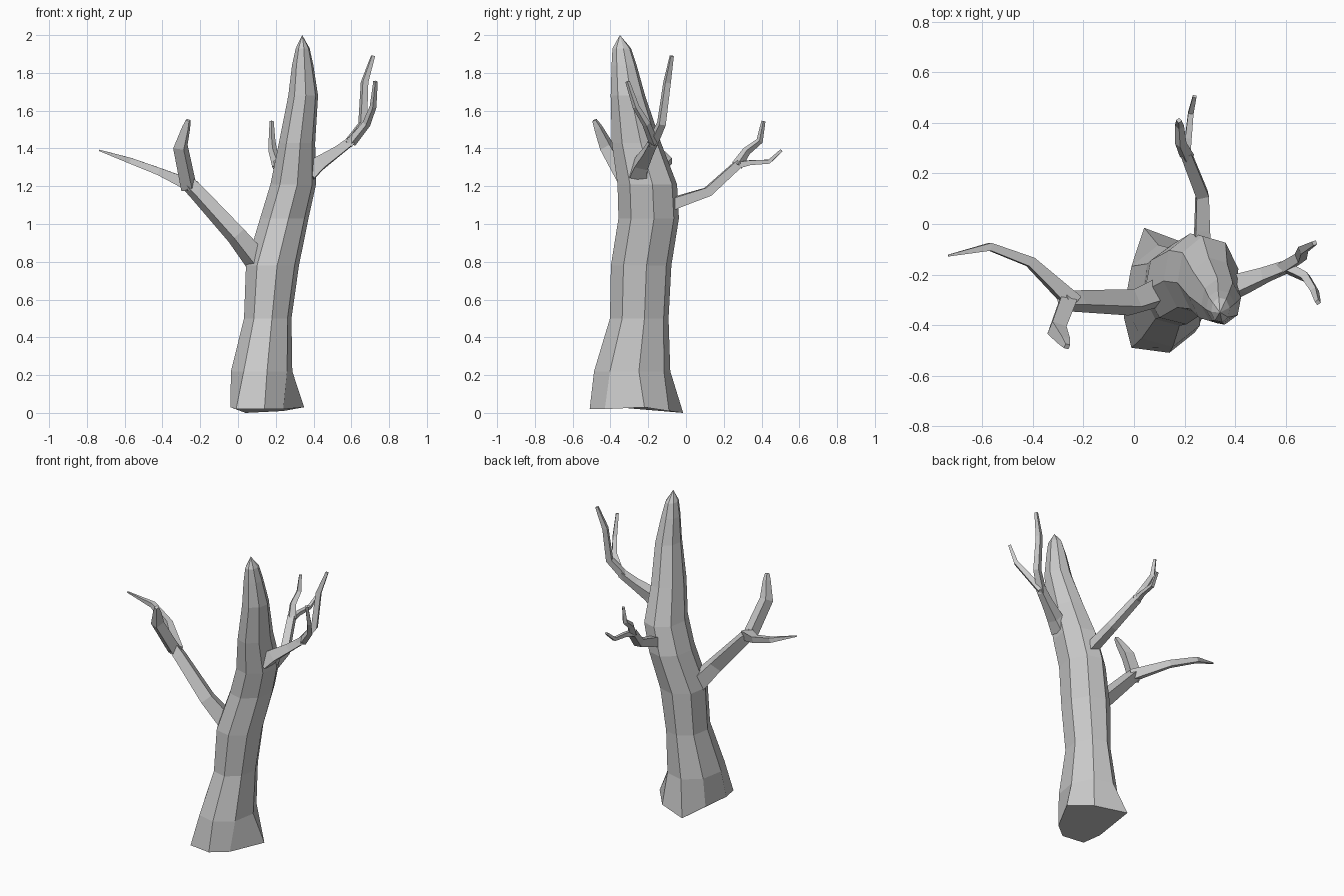
import bpy, bmesh, math
from mathutils import Vector


def skin(name, rings, tip=None):
    """Bridge a list of equal-sized rings into a closed, flat-shaded mesh."""
    bm = bmesh.new()
    loops = [[bm.verts.new(p) for p in ring] for ring in rings]
    n = len(loops[0])
    for a, b in zip(loops, loops[1:]):
        for i in range(n):
            j = (i + 1) % n
            bm.faces.new((a[i], a[j], b[j], b[i]))
    bm.faces.new(loops[0][::-1])
    if tip:
        t = bm.verts.new(tip)
        for i in range(n):
            bm.faces.new((loops[-1][i], loops[-1][(i + 1) % n], t))
    else:
        bm.faces.new(loops[-1])
    bmesh.ops.recalc_face_normals(bm, faces=bm.faces)
    mesh = bpy.data.meshes.new(name)
    bm.to_mesh(mesh)
    bm.free()
    bpy.context.collection.objects.link(bpy.data.objects.new(name, mesh))


def branch(name, path, sides=4):
    """Tapered angular tube along (x, y, z, radius) points."""
    pts = [Vector(p[:3]) for p in path]
    rings, side = [], None
    for i, p in enumerate(pts):
        d = (pts[min(i + 1, len(pts) - 1)] - pts[max(i - 1, 0)]).normalized()
        if side is None:
            side = d.cross(Vector((0.1, 0.2, 1))).normalized()
        side = (side - d * side.dot(d)).normalized()
        up = d.cross(side)
        r = path[i][3]
        angles = [2 * math.pi * (k + 0.5) / sides for k in range(sides)]
        rings.append([p + r * (side * math.cos(a) + up * math.sin(a)) for a in angles])
    skin(name, rings)


# Trunk: irregular flared foot, then eight-sided rings (z, x min, x max, y min, y max)
foot = [(0.35, -0.22, 0.03), (0.24, -0.09, 0.01), (0.04, -0.015, 0.0), (-0.005, -0.2, 0.02),
        (-0.04, -0.37, 0.03), (-0.01, -0.49, 0.02), (0.14, -0.51, 0.02), (0.24, -0.43, 0.02)]
levels = [(0.22, -0.04, 0.29, -0.49, -0.08), (0.5, 0.03, 0.285, -0.405, -0.09),
          (0.78, 0.04, 0.325, -0.40, -0.075), (1.03, 0.115, 0.375, -0.36, -0.035),
          (1.21, 0.17, 0.415, -0.365, -0.045), (1.43, 0.215, 0.41, -0.395, -0.13),
          (1.68, 0.265, 0.425, -0.40, -0.215), (1.84, 0.285, 0.40, -0.395, -0.26),
          (1.93, 0.305, 0.38, -0.39, -0.29)]
trunk = [foot]
for z, x0, x1, y0, y1 in levels:
    ring = []
    for k in range(8):
        a = math.radians(10 + 45 * k)
        ring.append(((x0 + x1) / 2 + (x1 - x0) / 2 * math.cos(a),
                     (y0 + y1) / 2 + (y1 - y0) / 2 * math.sin(a), z))
    trunk.append(ring)
skin("trunk", trunk, tip=(0.34, -0.35, 2.0))

# Left branch with two twigs
branch("left_branch", [(0.12, -0.26, 0.78, 0.07), (-0.01, -0.31, 0.94, 0.055),
                       (-0.22, -0.305, 1.17, 0.045), (-0.28, -0.305, 1.23, 0.04)])
branch("left_outer_twig", [(-0.24, -0.31, 1.20, 0.045), (-0.41, -0.15, 1.275, 0.028),
                           (-0.57, -0.09, 1.335, 0.022), (-0.735, -0.125, 1.39, 0.005)])
branch("left_upright_twig", [(-0.26, -0.30, 1.19, 0.045), (-0.305, -0.42, 1.41, 0.042),
                             (-0.275, -0.465, 1.51, 0.025), (-0.265, -0.485, 1.55, 0.014)])

# Back branch with two twigs
branch("back_branch", [(0.27, -0.09, 1.10, 0.045), (0.27, -0.02, 1.125, 0.04),
                       (0.27, 0.115, 1.17, 0.035), (0.205, 0.28, 1.32, 0.03)])
branch("back_upright_twig", [(0.21, 0.27, 1.31, 0.03), (0.185, 0.32, 1.385, 0.023),
                             (0.18, 0.39, 1.44, 0.018), (0.178, 0.41, 1.545, 0.011)])
branch("back_outer_twig", [(0.205, 0.27, 1.31, 0.025), (0.215, 0.34, 1.325, 0.018),
                           (0.225, 0.44, 1.33, 0.015), (0.24, 0.505, 1.39, 0.01)])

# Right branch with two twigs
branch("right_branch", [(0.37, -0.25, 1.27, 0.065), (0.43, -0.235, 1.32, 0.05),
                        (0.52, -0.20, 1.38, 0.036), (0.60, -0.17, 1.44, 0.03)])
branch("right_tall_twig", [(0.58, -0.18, 1.42, 0.03), (0.66, -0.13, 1.53, 0.026),
                           (0.67, -0.10, 1.75, 0.022), (0.715, -0.075, 1.89, 0.012)])
branch("right_short_twig", [(0.60, -0.17, 1.43, 0.026), (0.68, -0.21, 1.53, 0.022),
                            (0.715, -0.265, 1.62, 0.018), (0.728, -0.31, 1.755, 0.012)])
